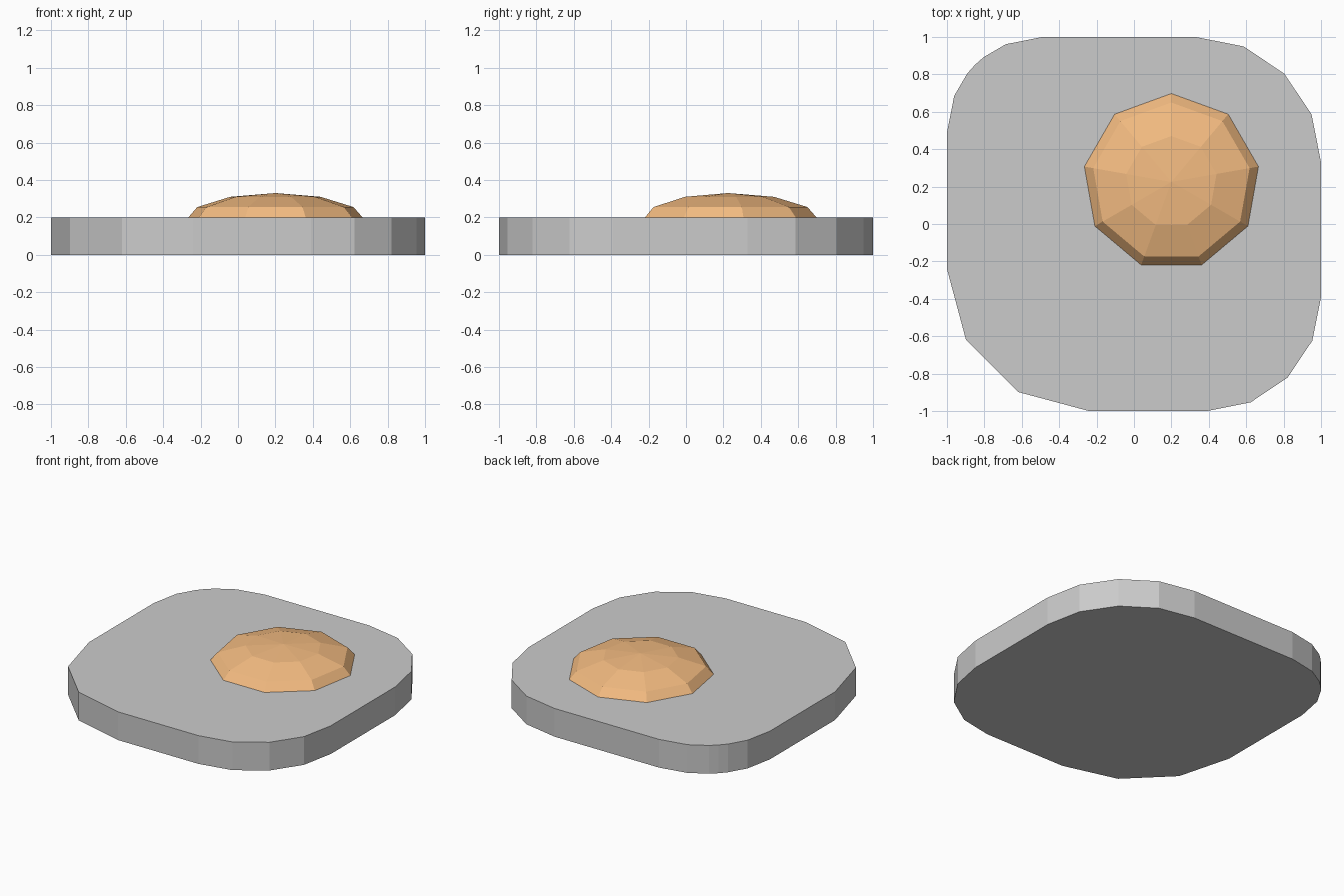
import bpy, bmesh
from math import sin, cos, radians, tau

if "Cube" in bpy.data.objects:
    bpy.data.objects.remove(bpy.data.objects["Cube"])


def finish(bm, name):
    bmesh.ops.recalc_face_normals(bm, faces=bm.faces)
    mesh = bpy.data.meshes.new(name)
    bm.to_mesh(mesh)
    bm.free()
    obj = bpy.data.objects.new(name, mesh)
    bpy.context.collection.objects.link(obj)
    return obj


# Plate: square slab whose corners have different radii and facet counts
quarter = [0, 22.5, 45, 67.5, 90]
corners = [
    (1, 1, 0.67, 0, quarter),
    (-1, 1, 0.51, 90, [0, 22.5, 38, 45, 52, 67.5, 90]),
    (-1, -1, 0.76, 180, [0, 30, 60, 90]),
    (1, -1, 0.61, 270, quarter),
]
bm = bmesh.new()
outline = []
for sx, sy, r, start, angles in corners:
    for a in angles:
        t = radians(start + a)
        outline.append(bm.verts.new((sx * (1 - r) + r * cos(t),
                                     sy * (1 - r) + r * sin(t), 0)))
base = bm.faces.new(outline)
top = bmesh.ops.extrude_face_region(bm, geom=[base], use_keep_orig=True)
bmesh.ops.translate(bm, vec=(0, 0, 0.2),
                    verts=[v for v in top["geom"] if isinstance(v, bmesh.types.BMVert)])
finish(bm, "plate")

# Dome: flattened nine-sided ball, half sunk into the plate
RADIUS, HEIGHT, SIDES, RINGS = 0.49, 0.15, 9, 6
bm = bmesh.new()
profile = [bm.verts.new((0, RADIUS * sin(radians(180 * i / RINGS)),
                         HEIGHT * cos(radians(180 * i / RINGS))))
           for i in range(RINGS + 1)]
edges = [bm.edges.new(pair) for pair in zip(profile, profile[1:])]
bmesh.ops.spin(bm, geom=profile + edges, cent=(0, 0, 0), axis=(0, 0, 1),
               angle=tau, steps=SIDES)
bmesh.ops.remove_doubles(bm, verts=bm.verts, dist=0.001)
dome = finish(bm, "dome")
dome.location = (0.2, 0.225, 0.18)

orange = bpy.data.materials.new("orange")
orange.diffuse_color = (0.9, 0.5, 0.22, 1)
orange.use_nodes = True
orange.node_tree.nodes["Principled BSDF"].inputs["Base Color"].default_value = orange.diffuse_color
dome.data.materials.append(orange)
